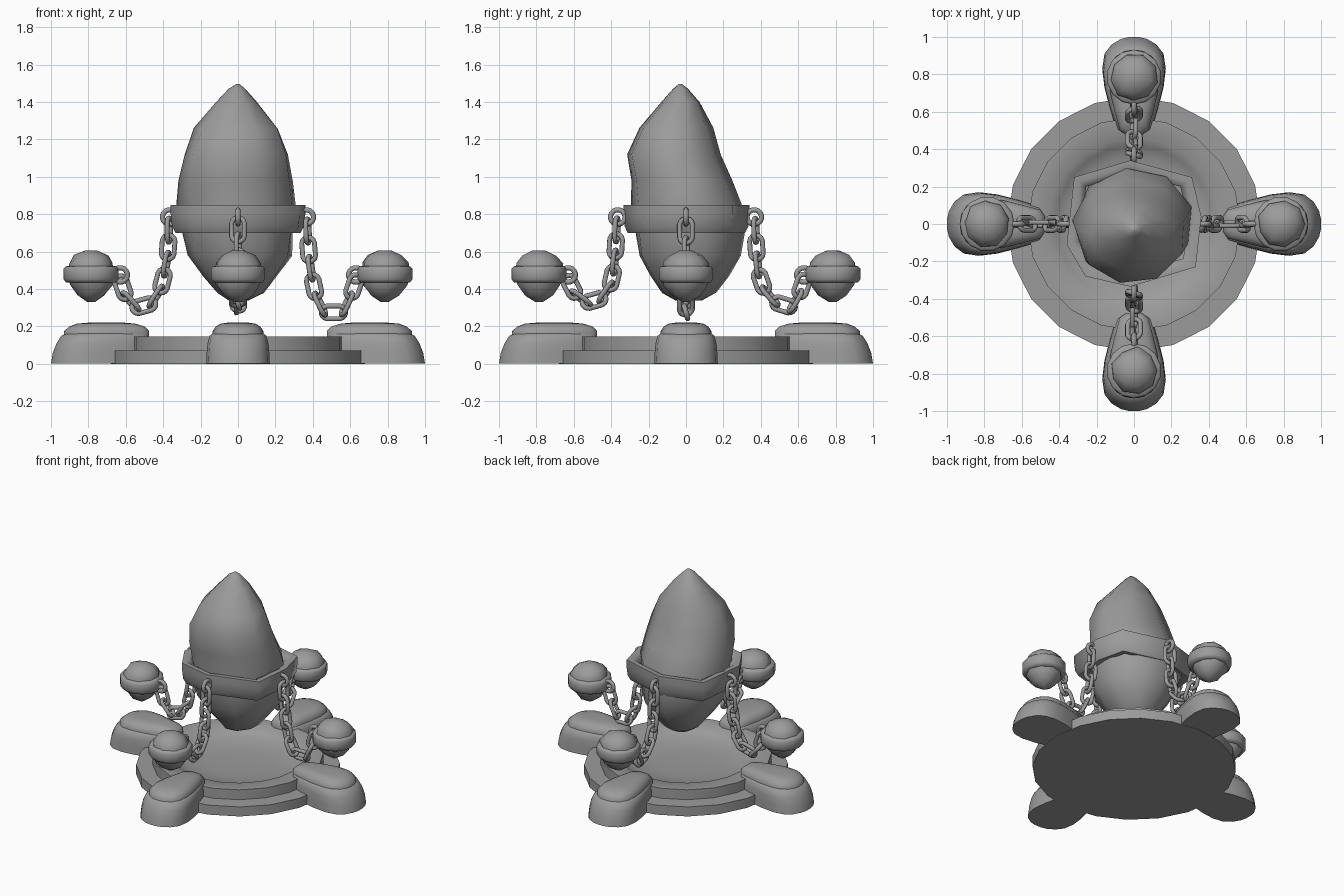
import bpy, bmesh, math, random
from mathutils import Vector, Matrix

if "Cube" in bpy.data.objects:
    bpy.data.objects.remove(bpy.data.objects["Cube"])

random.seed(4)
TAU = 2 * math.pi
stone = bpy.data.materials.new("dark_grey")
stone.diffuse_color = (0.33, 0.33, 0.33, 1)
stone.use_nodes = True
stone.node_tree.nodes["Principled BSDF"].inputs["Base Color"].default_value = stone.diffuse_color


def loft(name, rings, angle=35, closed=False):
    """Skin a stack of equal-length point rings; cap the ends or close into a band."""
    bm = bmesh.new()
    vs = [[bm.verts.new(p) for p in ring] for ring in rings]
    n = len(vs[0])
    pairs = list(zip(vs, vs[1:])) + ([(vs[-1], vs[0])] if closed else [])
    for a, b in pairs:
        for i in range(n):
            j = (i + 1) % n
            bm.faces.new((a[i], a[j], b[j], b[i]))
    if not closed:
        bm.faces.new(vs[0][::-1])
        bm.faces.new(vs[-1])
    bmesh.ops.recalc_face_normals(bm, faces=bm.faces)
    me = bpy.data.meshes.new(name)
    bm.to_mesh(me)
    bm.free()
    me.materials.append(stone)
    ob = bpy.data.objects.new(name, me)
    bpy.context.collection.objects.link(ob)
    bpy.ops.object.select_all(action='DESELECT')
    ob.select_set(True)
    bpy.context.view_layer.objects.active = ob
    bpy.ops.object.shade_smooth_by_angle(angle=math.radians(angle))
    return ob


def circle(r, z, n, cx=0.0, cy=0.0, phase=0.0):
    return [(cx + r * math.cos(TAU * i / n + phase), cy + r * math.sin(TAU * i / n + phase), z)
            for i in range(n)]


def tube(name, path, radius, mat, sides=8):
    """Closed wire along a planar loop (local XY), placed by a matrix."""
    n = len(path)
    rings = []
    for i, p in enumerate(path):
        t = (path[(i + 1) % n] - path[i - 1]).normalized()
        side = Vector((t.y, -t.x, 0))
        rings.append([mat @ (p + radius * (side * math.cos(TAU * k / sides)
                      + Vector((0, 0, math.sin(TAU * k / sides))))) for k in range(sides)])
    return loft(name, rings, 80, closed=True)


def oval(length, width, n=16):
    """Stadium loop, long along local X."""
    s = (length - width) / 2
    pts = []
    for i in range(n):
        a = TAU * (i + 0.5) / n
        pts.append(Vector((math.copysign(s, math.cos(a)) + width / 2 * math.cos(a),
                           width / 2 * math.sin(a), 0)))
    return pts


def gem(name, layers, n, jitter, phase=0.3, off=(0, 0)):
    """Rough stone from layers of (z, xmin, xmax, ymin, ymax)."""
    rings = []
    for z, x0, x1, y0, y1 in layers:
        rx, ry = (x1 - x0) / 2, (y1 - y0) / 2
        ring = []
        for i in range(n):
            a = TAU * i / n + phase
            k = 1.01 + random.uniform(-jitter, jitter)
            ring.append((off[0] + (x0 + x1) / 2 + rx * k * math.cos(a),
                         off[1] + (y0 + y1) / 2 + ry * k * math.sin(a),
                         z + random.uniform(-jitter, jitter) * 0.5 * min(rx, ry)))
        rings.append(ring)
    return loft(name, rings, 75)


# stepped round base with a shallow bowl
loft("base_plate", [circle(r, z, 20) for r, z in ((0.68, 0), (0.68, 0.07), (0.56, 0.072))], 40)
loft("base_bowl", [circle(r, z, 20) for r, z in
     ((0.57, 0.03), (0.57, 0.145), (0.46, 0.145), (0.42, 0.115), (0.36, 0.09), (0.2, 0.076))], 50)

# big floating stone
gem("main_stone", [
    (0.34, -0.05, 0.06, -0.06, 0.09), (0.38, -0.11, 0.14, -0.13, 0.16),
    (0.47, -0.19, 0.21, -0.20, 0.23), (0.58, -0.27, 0.29, -0.26, 0.29),
    (0.72, -0.31, 0.31, -0.28, 0.31), (0.86, -0.32, 0.32, -0.29, 0.30),
    (0.98, -0.31, 0.30, -0.30, 0.25), (1.12, -0.29, 0.27, -0.31, 0.19),
    (1.26, -0.23, 0.22, -0.25, 0.14), (1.40, -0.12, 0.10, -0.13, 0.07),
    (1.47, -0.05, 0.04, -0.07, 0.01), (1.495, -0.01, 0.01, -0.04, -0.02)], 9, 0.035)

# eight-sided collar round the stone
plan = [(0.36, 0.04), (0.31, 0.25), (-0.02, 0.34), (-0.32, 0.25),
        (-0.36, -0.11), (-0.26, -0.28), (-0.02, -0.335), (0.33, -0.23)]
loft("stone_collar", [[(x * k, y * k, z) for x, y in plan] for k, z in
     ((0.80, 0.71), (0.93, 0.70), (0.98, 0.735), (1.0, 0.80), (1.0, 0.85), (0.90, 0.85), (0.80, 0.83))],
     70, closed=True)

# foot outline as (distance, half width); layers as (z, inner, outer, width scale)
half = [(0.47, 0.05), (0.50, 0.095), (0.62, 0.13), (0.73, 0.158), (0.83, 0.17),
        (0.91, 0.158), (0.96, 0.12), (0.99, 0.068), (1.0, 0.025)]
outline = [(r, -w) for r, w in half] + [(r, w) for r, w in reversed(half)]
body = [(0.002, 0.47, 1.0, 1), (0.06, 0.47, 0.99, 0.985), (0.11, 0.475, 0.97, 0.96),
        (0.15, 0.48, 0.945, 0.89), (0.165, 0.49, 0.915, 0.78)]
slab = [(0.14, 0.475, 0.93, 0.80), (0.175, 0.475, 0.93, 0.80), (0.20, 0.50, 0.90, 0.70),
        (0.215, 0.55, 0.86, 0.54), (0.22, 0.61, 0.80, 0.33)]

# chain paths as (distance, height) for right, back, left, front
paths = {
    "right": [(0.37, 0.76), (0.375, 0.62), (0.39, 0.49), (0.42, 0.35), (0.46, 0.275), (0.56, 0.275), (0.61, 0.38), (0.635, 0.46)],
    "back": [(0.37, 0.76), (0.375, 0.62), (0.39, 0.47), (0.43, 0.37), (0.50, 0.31), (0.58, 0.30), (0.615, 0.40), (0.635, 0.46)],
    "left": [(0.37, 0.76), (0.37, 0.62), (0.395, 0.47), (0.42, 0.38), (0.48, 0.30), (0.56, 0.30), (0.605, 0.37), (0.63, 0.45)],
    "front": [(0.37, 0.76), (0.375, 0.62), (0.39, 0.47), (0.42, 0.37), (0.49, 0.325), (0.57, 0.33), (0.60, 0.39), (0.63, 0.45)],
}


def along(path, d):
    for (a, b), (c, e) in zip(path, path[1:]):
        seg = math.hypot(c - a, e - b)
        if d <= seg:
            return Vector((a + (c - a) * d / seg, 0, b + (e - b) * d / seg))
        d -= seg
    return Vector((path[-1][0], 0, path[-1][1]))


for q, (side, path) in enumerate(paths.items()):
    turn = Matrix.Rotation(q * math.pi / 2, 4, 'Z')
    parts = []
    # two-step foot
    for label, layers in (("foot", body), ("foot_cap", slab)):
        parts.append(loft(f"{side}_{label}", [
            [(i0 + (r - 0.47) / 0.53 * (o - i0), w * k, z) for r, w in outline]
            for z, i0, o, k in layers], 60))
    # small stone with its band
    small = [(0.33, 0.02), (0.365, 0.075), (0.42, 0.118), (0.48, 0.125), (0.54, 0.122), (0.58, 0.09), (0.605, 0.035)]
    parts.append(gem(f"{side}_small_stone", [(z, -r, r, -r, r) for z, r in small], 9, 0.06,
                     q, (0.785, 0)))
    parts.append(loft(f"{side}_small_band", [circle(r, z, 14, 0.785) for r, z in
                 ((0.10, 0.435), (0.135, 0.435), (0.147, 0.452), (0.147, 0.508), (0.137, 0.521), (0.10, 0.525))],
                 60, closed=True))
    # anchor rings on the collar and the small band
    upright = Matrix.Rotation(math.pi / 2, 4, 'X')
    for label, x, z in (("collar_ring", 0.365, 0.785), ("band_ring", 0.63, 0.475)):
        parts.append(tube(f"{side}_{label}", oval(0.078, 0.077), 0.014,
                          Matrix.Translation((x, 0, z)) @ upright))
    # chain links, alternately turned by a quarter
    total = sum(math.dist(a, b) for a, b in zip(path, path[1:]))
    count = 8
    for i in range(count):
        a, b = along(path, total * i / count), along(path, total * (i + 1) / count)
        x = (b - a).normalized()
        y = Vector((0, 1, 0))
        frame = Matrix((x, y, x.cross(y))).transposed().to_4x4()
        roll = Matrix.Rotation(math.radians(15 + 90 * (i % 2)), 4, 'X')
        parts.append(tube(f"{side}_chain_link_{i + 1}", oval(0.13, 0.072), 0.0135,
                          Matrix.Translation((a + b) / 2) @ frame @ roll))
    for ob in parts:
        ob.data.transform(turn)
